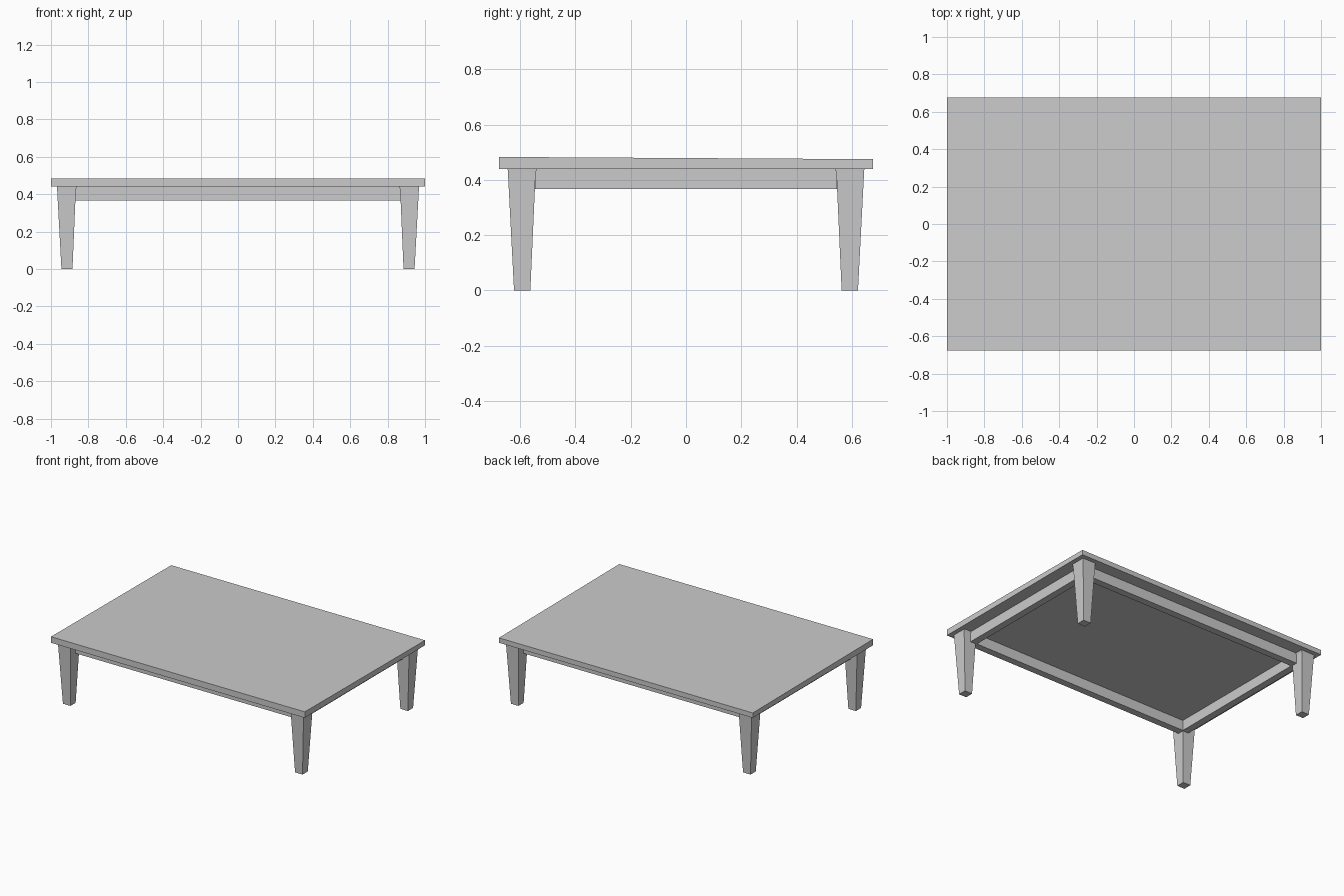
import bpy, bmesh

if "Cube" in bpy.data.objects:
    bpy.data.objects.remove(bpy.data.objects["Cube"])


def loft(name, rings):
    """Closed solid from stacked four-point rings, bottom to top."""
    bm = bmesh.new()
    loops = [[bm.verts.new(p) for p in ring] for ring in rings]
    for a, b in zip(loops, loops[1:]):
        for i in range(4):
            j = (i + 1) % 4
            bm.faces.new((a[i], a[j], b[j], b[i]))
    bm.faces.new(loops[0][::-1])
    bm.faces.new(loops[-1])
    bmesh.ops.recalc_face_normals(bm, faces=bm.faces)
    mesh = bpy.data.meshes.new(name)
    bm.to_mesh(mesh)
    bm.free()
    obj = bpy.data.objects.new(name, mesh)
    bpy.context.collection.objects.link(obj)
    return obj


def rect(x0, x1, y0, y1, z):
    return [(x0, y0, z), (x1, y0, z), (x1, y1, z), (x0, y1, z)]


def box(name, x0, x1, y0, y1, z0, z1):
    return loft(name, [rect(x0, x1, y0, y1, z0), rect(x0, x1, y0, y1, z1)])


HX, HY = 1.0, 0.677
TOP_Z, APRON_Z = 0.44, 0.367

# Table top, very slightly higher along the front edge
front_z, back_z = 0.483, 0.475
loft("table_top", [
    rect(-HX, HX, -HY, HY, TOP_Z),
    [(-HX, -HY, front_z), (HX, -HY, front_z), (HX, HY, back_z), (-HX, HY, back_z)],
])

# Tapered legs with a small flare at the inner top edges
profile = [(0.885, 0.944, 0.563, 0.622, 0.0),
           (0.867, 0.967, 0.544, 0.644, 0.425),
           (0.862, 0.968, 0.539, 0.645, TOP_Z)]
for sx, side in ((-1, "left"), (1, "right")):
    for sy, end in ((-1, "front"), (1, "back")):
        loft(f"{end}_{side}_leg",
             [rect(sx * a, sx * b, sy * c, sy * d, z) for a, b, c, d, z in profile])

# Apron rails between the legs, inner faces flush with the leg tops
IX, IY, T = 0.863, 0.540, 0.05
for s, end, side in ((-1, "front", "left"), (1, "back", "right")):
    box(f"{end}_apron", -IX - 0.005, IX + 0.005, s * IY, s * (IY + T), APRON_Z, TOP_Z)
    box(f"{side}_apron", s * IX, s * (IX + T), -IY - 0.005, IY + 0.005, APRON_Z, TOP_Z)
